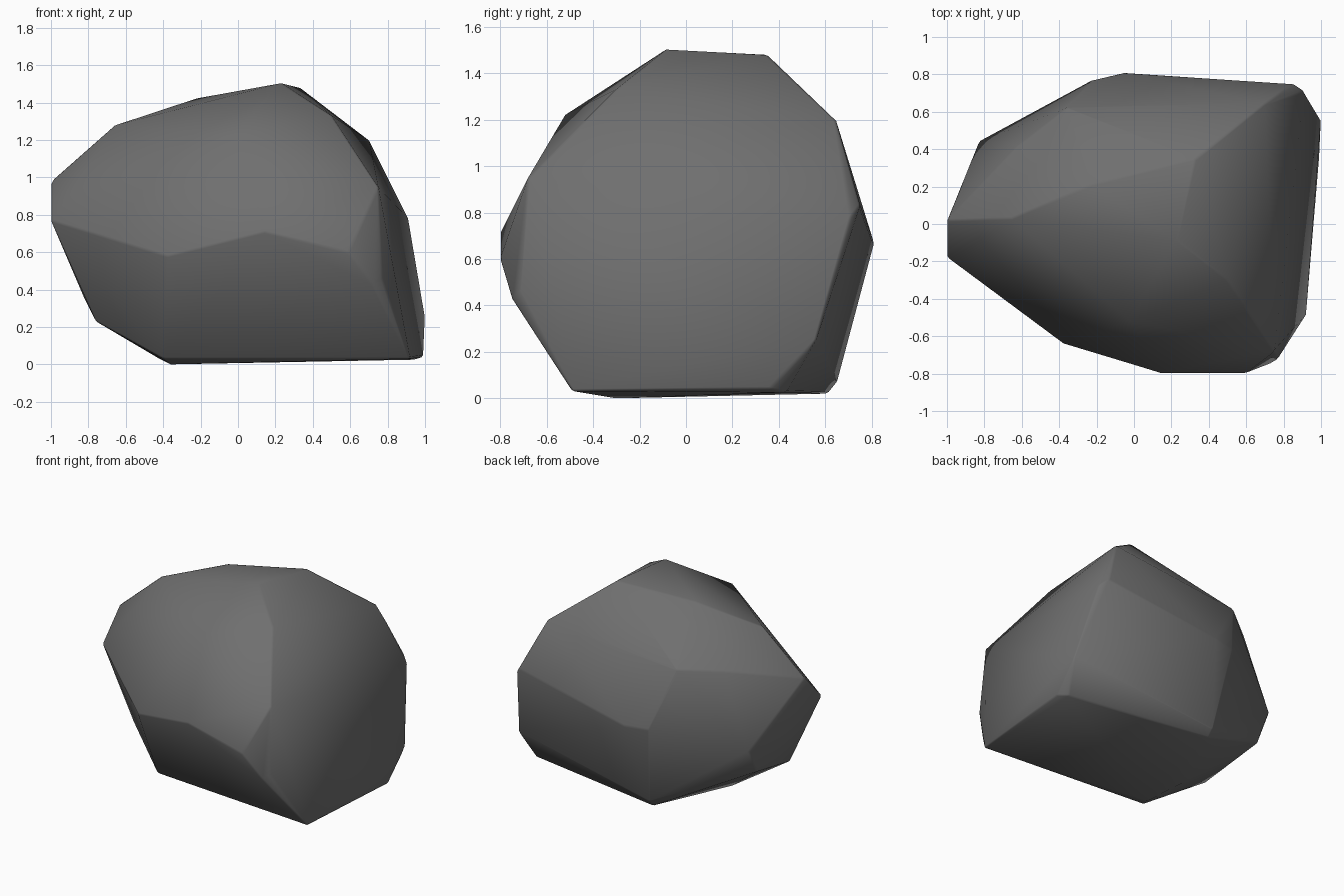
import bpy
import bmesh
import math

default_cube = bpy.data.objects.get("Cube")
if default_cube is not None:
    bpy.data.objects.remove(default_cube, do_unlink=True)


def make_material(name, colour):
    material = bpy.data.materials.new(name)
    material.use_nodes = True
    material.diffuse_color = colour
    shader = material.node_tree.nodes["Principled BSDF"]
    shader.inputs["Base Color"].default_value = colour
    shader.inputs["Roughness"].default_value = 0.9
    return material


# Corner points of the boulder, grouped by region
underside = [(-.4, -.38, .03), (-.36, -.3, 0), (.92, -.49, .03),
             (.99, .36, .04), (.94, .43, .025), (-.15, .61, .02), (-.15, .65, .07),
             (-.42, .05, .03)]
front_bulge = [(-.38, -.64, .58), (.14, -.8, .71), (.59, -.8, .6), (.72, -.75, .43),
               (.77, -.72, .46), (.75, -.68, .95), (-.02, -.52, 1.22)]
left_side = [(1, .56, .25), (.91, .71, .78), (.85, .75, .83), (.7, .645, 1.2)]
right_side = [(-1, -.18, .77), (-1, .02, .98), (-.76, -.15, .23),
              (-.82, .33, .35), (-.83, .44, .54)]
back_bulge = [(-.05, .81, .67), (-.22, .77, .67), (-.36, .62, 1.1), (-.62, .42, 1.08)]
crown = [(.23, -.085, 1.505), (.33, .35, 1.48), (.5, -.3, 1.33),
         (-.23, .21, 1.42), (-.66, .03, 1.28)]


def build_rock(name, regions, material):
    """Wrap the corner points in a faceted shell and merge nearly flat facets."""
    bm = bmesh.new()
    for region in regions:
        for corner in region:
            bm.verts.new(corner)
    hull = bmesh.ops.convex_hull(bm, input=bm.verts)
    unused = [v for v in hull["geom_interior"] if isinstance(v, bmesh.types.BMVert)]
    bmesh.ops.delete(bm, geom=unused, context="VERTS")
    bmesh.ops.dissolve_limit(bm, angle_limit=math.radians(2),
                             verts=bm.verts, edges=bm.edges)
    bmesh.ops.recalc_face_normals(bm, faces=bm.faces)
    mesh = bpy.data.meshes.new(name)
    bm.to_mesh(mesh)
    bm.free()
    mesh.materials.append(material)
    rock = bpy.data.objects.new(name, mesh)
    bpy.context.collection.objects.link(rock)
    return rock


stone_grey = make_material("stone_grey", (.16, .16, .16, 1))
boulder = build_rock("boulder", [underside, front_bulge, left_side, right_side,
                                 back_bulge, crown], stone_grey)

# Worn edges: a narrow bevel with soft shading
worn_edges = boulder.modifiers.new("worn_edges", "BEVEL")
worn_edges.width = 0.01
worn_edges.segments = 1
worn_edges.limit_method = "ANGLE"
worn_edges.angle_limit = math.radians(25)
worn_edges.use_clamp_overlap = True

boulder.select_set(True)
bpy.context.view_layer.objects.active = boulder
bpy.ops.object.shade_smooth()
